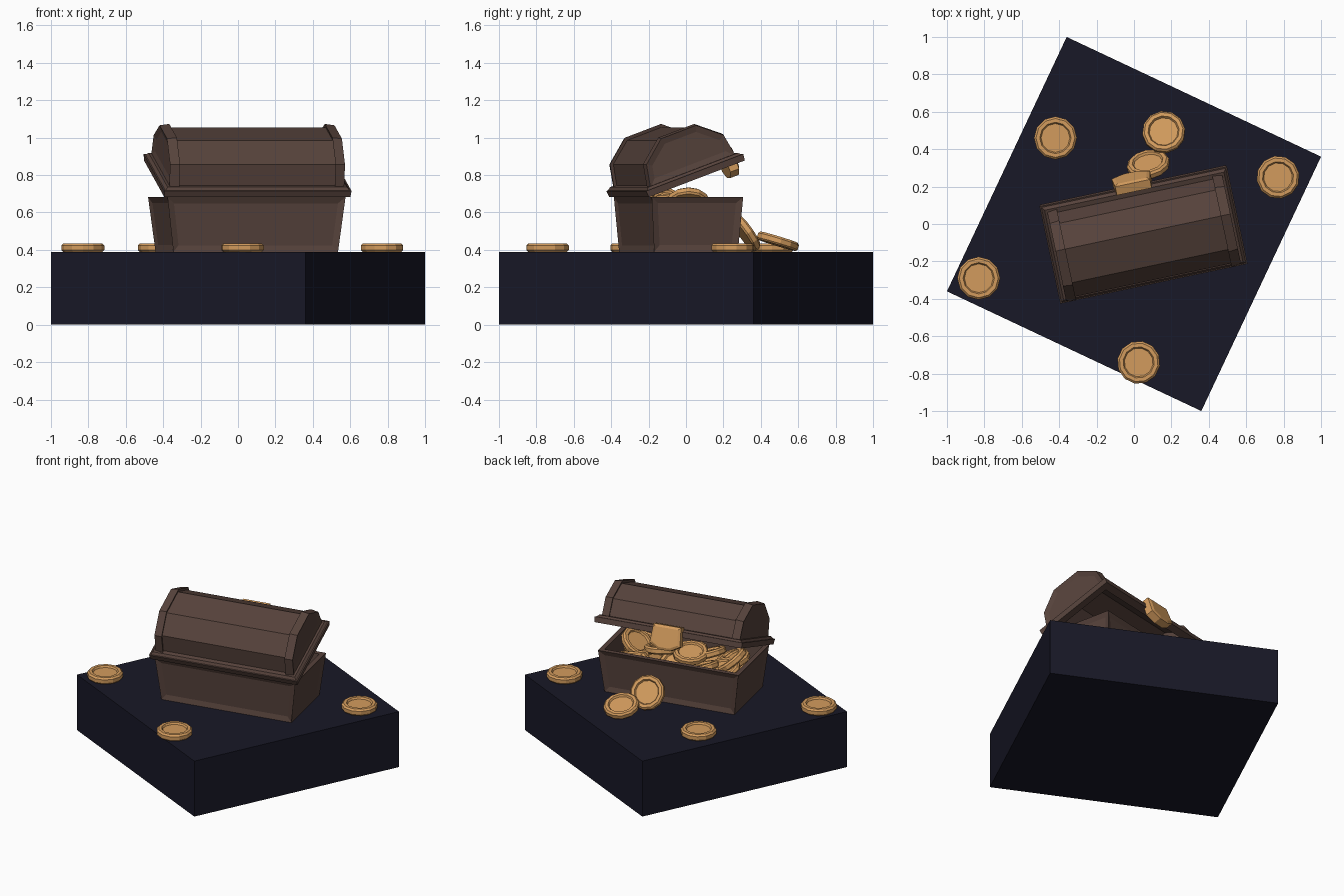
import bpy, bmesh, random
from math import radians, pi
from mathutils import Matrix, Vector

if "Cube" in bpy.data.objects:
    bpy.data.objects.remove(bpy.data.objects["Cube"])

random.seed(4)

def material(name, rgb):
    m = bpy.data.materials.new(name)
    m.diffuse_color = (*rgb, 1)
    m.use_nodes = True
    m.node_tree.nodes["Principled BSDF"].inputs["Base Color"].default_value = m.diffuse_color
    return m

WOOD = material("wood", (0.095, 0.056, 0.045))
GOLD = material("gold", (0.65, 0.33, 0.11))
SLATE = material("slate", (0.009, 0.009, 0.02))

TURN = Matrix.Rotation(radians(12), 4, 'Z')
CHEST = Matrix.Translation((0.047, -0.04, 0.39)) @ TURN
LID = CHEST @ Matrix.Translation((0, -0.27, 0.292)) @ Matrix.Rotation(radians(20.5), 4, 'X')

def finish(bm, name, mat, matrix):
    bmesh.ops.recalc_face_normals(bm, faces=bm.faces[:])
    me = bpy.data.meshes.new(name)
    bm.to_mesh(me)
    bm.free()
    me.materials.append(mat)
    return place(me, name, matrix)

def place(me, name, matrix):
    ob = bpy.data.objects.new(name, me)
    bpy.context.collection.objects.link(ob)
    ob.matrix_world = matrix
    return ob

def frustum(b, t, z0, z1, cy=0):
    """Box with half sizes b at the bottom and t at the top."""
    bm = bmesh.new()
    bmesh.ops.create_cube(bm, size=2)
    for v in bm.verts:
        h = t if v.co.z > 0 else b
        v.co = (v.co.x * h[0], v.co.y * h[1] + cy, z1 if v.co.z > 0 else z0)
    bm.normal_update()
    return bm

def facing(bm, axis, sign=0):
    return [f for f in bm.faces if (f.normal[axis] * sign > 0.9 if sign else abs(f.normal[axis]) > 0.9)]

def inset(bm, faces, width, depth=0):
    bmesh.ops.inset_individual(bm, faces=faces, thickness=width, depth=depth, use_even_offset=True)

def prism(points, x0, x1):
    """Profile in the y-z plane extruded along x."""
    bm = bmesh.new()
    f = bm.faces.new([bm.verts.new((x0, y, z)) for y, z in points])
    r = bmesh.ops.extrude_face_region(bm, geom=[f])
    bmesh.ops.translate(bm, vec=(x1 - x0, 0, 0), verts=[g for g in r["geom"] if isinstance(g, bmesh.types.BMVert)])
    bmesh.ops.recalc_face_normals(bm, faces=bm.faces[:])
    return bm

# plinth
finish(frustum((0.7515, 0.7515), (0.7515, 0.7515), 0, 0.39), "plinth", SLATE,
       Matrix.Rotation(radians(-25.2), 4, 'Z'))

# chest box: panelled walls and hollow interior
bm = frustum((0.45, 0.229), (0.4865, 0.25), 0, 0.292)
inset(bm, [f for f in bm.faces if abs(f.normal.z) < 0.5], 0.034, -0.012)
bm.normal_update()
top = max(bm.faces, key=lambda f: f.calc_center_median().z)
inset(bm, [top], 0.032)
r = bmesh.ops.extrude_face_region(bm, geom=[top])
floor = [g for g in r["geom"] if isinstance(g, bmesh.types.BMVert)]
bmesh.ops.delete(bm, geom=[top], context='FACES_ONLY')
for v in floor:
    v.co = (v.co.x * 0.93, v.co.y * 0.9, 0.05)
finish(bm, "chest_box", WOOD, CHEST)

# lid rim: hollow frame with a chamfered upper step
MID = 0.28
def rim(name, b, t, z0, z1, width):
    bm = frustum(b, t, z0, z1, MID)
    caps = facing(bm, 2)
    inset(bm, caps, width)
    bmesh.ops.delete(bm, geom=caps, context='FACES')
    bmesh.ops.bridge_loops(bm, edges=[e for e in bm.edges if e.is_boundary])
    finish(bm, name, WOOD, LID)

rim("lid_rim", (0.508, 0.28), (0.512, 0.283), 0, 0.036, 0.05)
rim("lid_rim_step", (0.504, 0.276), (0.49, 0.262), 0.036, 0.05, 0.035)

# lid barrel, hollow, faceted
def arch(d):
    half = [(0.256 - d, 0.04), (0.232 - d, 0.17 - d * 0.4), (0.105 - d * 0.4, 0.274 - d)]
    return [(MID - y, z) for y, z in half] + [(MID + y, z) for y, z in reversed(half)]

finish(prism(arch(0.018) + arch(0.045)[::-1], -0.43, 0.43), "lid_barrel", WOOD, LID)

# lid end ribs with recessed end panels inside and out
for side, name in ((1, "lid_end_right"), (-1, "lid_end_left")):
    bm = prism(arch(0), 0.425 * side, 0.478 * side)
    inset(bm, facing(bm, 0), 0.04, -0.01)
    bmesh.ops.recalc_face_normals(bm, faces=bm.faces[:])
    for v in bm.verts:
        if abs(v.co.x) > 0.477:
            v.co.y = MID + (v.co.y - MID) * 0.97
            v.co.z *= 0.975
    finish(bm, name, WOOD, LID)

# clasp: shield-shaped plate on the lid front
bm = bmesh.new()
shield = [(-0.095, 0.065), (-0.105, -0.06), (-0.04, -0.095), (0.04, -0.095), (0.105, -0.06), (0.095, 0.065)]
f = bm.faces.new([bm.verts.new((x, 0.545, z)) for x, z in shield])
r = bmesh.ops.extrude_face_region(bm, geom=[f])
bmesh.ops.translate(bm, vec=(0, 0.05, 0), verts=[g for g in r["geom"] if isinstance(g, bmesh.types.BMVert)])
bmesh.ops.recalc_face_normals(bm, faces=bm.faces[:])
inset(bm, facing(bm, 1, 1), 0.016, 0.008)
finish(bm, "clasp", GOLD, LID)

# coin: lathed twelve-sided disc with raised edge
bm = bmesh.new()
section = [(0, 0), (0.106, 0), (0.115, 0.009), (0.115, 0.034), (0.104, 0.045),
           (0.084, 0.045), (0.077, 0.033), (0, 0.033)]
vs = [bm.verts.new((x, 0, z)) for x, z in section]
for a, b in zip(vs, vs[1:]):
    bm.edges.new((a, b))
bmesh.ops.spin(bm, geom=bm.verts[:] + bm.edges[:], cent=(0, 0, 0), axis=(0, 0, 1), angle=2 * pi, steps=12)
bmesh.ops.remove_doubles(bm, verts=bm.verts[:], dist=0.0005)
first = finish(bm, "loose_coin_1", GOLD, Matrix.Translation((-0.83, -0.29, 0.39)))
COIN = first.data

def coin(name, loc, tilt=0, turn=0, base=Matrix()):
    m = Matrix.Translation(loc) @ Matrix.Rotation(radians(turn), 4, 'Z') @ Matrix.Rotation(radians(-tilt), 4, 'X')
    place(COIN, name, base @ m)

for i, (x, y) in enumerate([(-0.42, 0.46), (0.77, 0.25), (0.025, -0.74)]):
    coin(f"loose_coin_{i + 2}", (x, y, 0.39), turn=10 * i)
coin("leaning_coin", (0.08, 0.30, 0.482), 55, 12)
coin("resting_coin", (0.16, 0.485, 0.425), 17, 8)

# treasure pile: layers of jittered coins inside the box
for layer, (z, tilt) in enumerate([(0.06, 4), (0.11, 8), (0.16, 14), (0.205, 24)]):
    for i in range(5):
        for j in (-1, 1):
            u = (i - 2) * 0.155 + random.uniform(-0.015, 0.015)
            v = j * 0.08 + random.uniform(-0.01, 0.01)
            coin(f"pile_coin_{layer}_{i}_{j}", (u, v, z + random.uniform(-0.01, 0.012)),
                 random.uniform(0.4, 1) * tilt, random.uniform(0, 360), CHEST)
for i, (u, v, tilt, turn) in enumerate([(-0.05, 0.0, 12, 20), (-0.34, 0.0, 38, -80), (0.34, -0.02, 38, 80), (0.14, 0.02, 15, 200)]):
    coin(f"top_coin_{i}", (u, v, 0.245), tilt, turn, CHEST)
